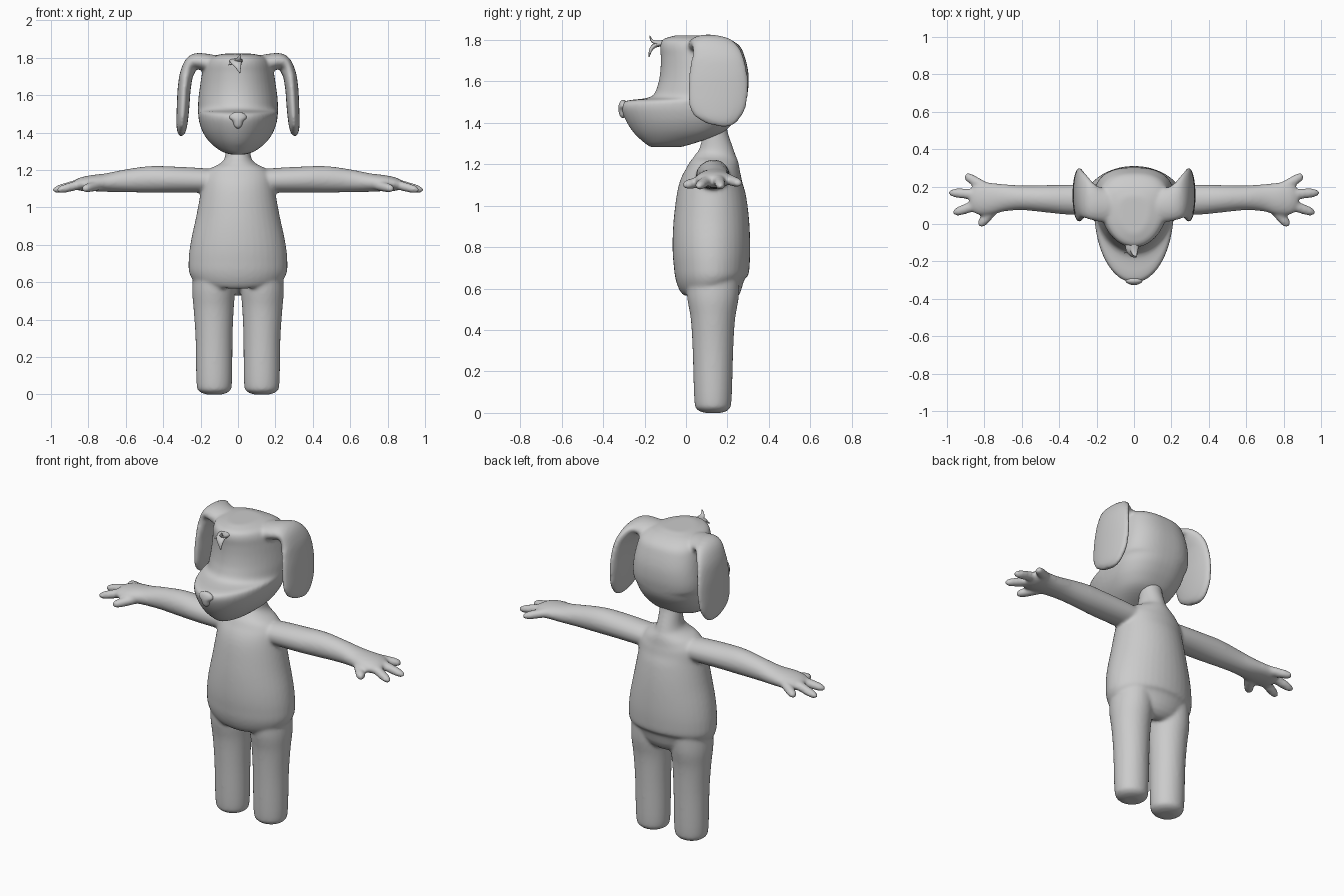
import bpy, bmesh, math
from mathutils import Vector

GREY = bpy.data.materials.new("soft grey")
GREY.diffuse_color = (0.6, 0.6, 0.6, 1)


def spline(stations, steps=5):
    """Catmull-Rom interpolation through station tuples."""
    p = [Vector(s) for s in stations]
    p = [p[0]] + p + [p[-1]]
    out = []
    for i in range(1, len(p) - 2):
        a, b, c, d = p[i - 1:i + 3]
        for k in range(steps):
            t = k / steps
            out.append(0.5 * (2 * b + (c - a) * t + (2 * a - 5 * b + 4 * c - d) * t * t
                              + (3 * b - a - 3 * c + d) * t ** 3))
    return out + [p[-1]]


def skin(bm, rings):
    """Closed surface through rings of points."""
    vs = [[bm.verts.new(q) for q in r] for r in rings]
    n = len(vs[0])
    for r0, r1 in zip(vs, vs[1:]):
        for i in range(n):
            j = (i + 1) % n
            bm.faces.new((r0[i], r0[j], r1[j], r1[i]))
    bm.faces.new(vs[0][::-1])
    bm.faces.new(vs[-1])


def tube(bm, stations, side, n=24, mirror=False):
    """Elliptic tube; station = x, y, z, half width along side, half thickness."""
    st = [Vector(s) for s in spline(stations)]
    rings = []
    for i, s in enumerate(st):
        t = (st[min(i + 1, len(st) - 1)] - st[max(i - 1, 0)])[:3]
        t = Vector(t).normalized()
        u = Vector(side)
        u = (u - t * u.dot(t)).normalized()
        w = t.cross(u)
        c = Vector(s[:3])
        a, b = max(s[3], 0.002), max(s[4], 0.002)
        rings.append([c + u * a * math.cos(k * math.tau / n) + w * b * math.sin(k * math.tau / n)
                      for k in range(n)])
    skin(bm, rings)
    if mirror:
        skin(bm, [[Vector((-q.x, q.y, q.z)) for q in r] for r in rings])


def finish(bm, name, voxel=0, smooth=0):
    bmesh.ops.recalc_face_normals(bm, faces=bm.faces)
    for f in bm.faces:
        f.smooth = True
    me = bpy.data.meshes.new(name)
    bm.to_mesh(me)
    bm.free()
    me.materials.append(GREY)
    ob = bpy.data.objects.new(name, me)
    bpy.context.collection.objects.link(ob)
    if voxel:
        m = ob.modifiers.new("fuse", 'REMESH')
        m.mode, m.voxel_size, m.use_smooth_shade = 'VOXEL', voxel, True
        m = ob.modifiers.new("soften", 'SMOOTH')
        m.factor, m.iterations = 0.5, smooth
    return ob


X, Y = (1, 0, 0), (0, 1, 0)

# Body: torso and neck (z, half width, front y, back y)
bm = bmesh.new()
torso = [(.555, .08, .08, .18), (.58, .20, .01, .265), (.64, .257, -.045, .297),
         (.72, .264, -.06, .308), (.82, .252, -.065, .31), (.95, .224, -.058, .303),
         (1.08, .20, -.038, .285), (1.16, .19, 0, .268), (1.205, .15, .025, .258),
         (1.235, .095, .042, .247), (1.27, .07, .062, .23), (1.36, .063, .085, .2),
         (1.42, .06, .09, .2)]
tube(bm, [(0, (a + b) / 2, z, w, (b - a) / 2) for z, w, a, b in torso], X, 40)

# Legs
tube(bm, [(.127, .13, .0, .04, .04), (.127, .13, .015, .078, .075), (.127, .13, .06, .095, .09),
          (.128, .13, .3, .099, .098), (.13, .13, .45, .107, .107), (.13, .13, .56, .115, .125),
          (.125, .13, .68, .11, .13)], X, 28, True)

# Arms and palms
tube(bm, [(.08, .13, 1.14, .08, .06), (.2, .13, 1.145, .082, .066), (.35, .13, 1.149, .08, .07),
          (.47, .135, 1.15, .073, .071), (.6, .14, 1.142, .066, .061), (.7, .14, 1.133, .074, .05),
          (.78, .135, 1.13, .088, .043), (.84, .14, 1.124, .085, .036), (.875, .145, 1.118, .05, .022)],
     Y, 28, True)

# Fingers and thumb (root, tip)
for root, tip, r in [((.78, .185, 1.135), (.905, .262, 1.105), .027),
                     ((.80, .155, 1.14), (.99, .168, 1.09), .027),
                     ((.80, .115, 1.135), (.968, .058, 1.09), .027),
                     ((.74, .095, 1.12), (.828, -.012, 1.098), .028)]:
    a, b = Vector(root), Vector(tip)
    prof = [(0, 1.1), (.4, 1.05), (.75, .95), (.92, .7), (1, .3)]
    tube(bm, [(*a.lerp(b, t), r * k, r * k * .9) for t, k in prof], Y, 14, True)
finish(bm, "body", .009, 8)

# Head: sections by height (z, half width, front y, back y), blunt at the back
bm = bmesh.new()
head = [(1.282, .03, -.17, -.03), (1.298, .085, -.195, .03), (1.345, .148, -.247, .165),
        (1.40, .187, -.285, .228), (1.455, .207, -.31, .268), (1.49, .212, -.312, .285),
        (1.508, .214, -.28, .29), (1.525, .214, -.17, .294), (1.58, .212, -.137, .302),
        (1.65, .203, -.124, .3), (1.72, .192, -.122, .283), (1.77, .18, -.125, .26),
        (1.803, .15, -.11, .21), (1.822, .08, -.05, .15)]
rings = []
for z, w, y0, y1 in spline(head, 4):
    yc, ring = y0 + (y1 - y0) * .64, []
    for k in range(48):
        c, s = math.cos(k * math.tau / 48), math.sin(k * math.tau / 48)
        e = 2 / 2.5 if s > 0 else 1
        ring.append(Vector((w * math.copysign(abs(c) ** e, c),
                            yc + (y1 - yc) * s ** e if s > 0 else yc + (yc - y0) * s, z)))
    rings.append(ring)
skin(bm, rings)

# Drooping ears
tube(bm, [(.09, .09, 1.755, .09, .05), (.17, .10, 1.775, .09, .047), (.235, .12, 1.778, .095, .042),
          (.272, .145, 1.72, .125, .037), (.287, .155, 1.64, .14, .035), (.293, .155, 1.55, .145, .034),
          (.298, .15, 1.47, .135, .031), (.302, .145, 1.415, .10, .025), (.304, .14, 1.388, .05, .012)],
     Y, 32, True)
finish(bm, "head_with_ears", .009, 7)

# Nose: wide on top, narrow below
bm = bmesh.new()
tube(bm, [(0, -.298, 1.425, .008, .006), (0, -.304, 1.437, .02, .015), (0, -.306, 1.46, .028, .02),
          (0, -.304, 1.478, .045, .022), (0, -.298, 1.495, .04, .02), (0, -.29, 1.503, .015, .008)], X, 20)
finish(bm, "nose")

# Forehead hair tuft
bm = bmesh.new()
tube(bm, [(0, -.08, 1.79, .03, .014), (0, -.13, 1.785, .024, .012), (.005, -.163, 1.795, .012, .007),
          (.015, -.175, 1.82, .002, .002)], X, 12)
tube(bm, [(-.01, -.09, 1.785, .04, .014), (-.01, -.14, 1.778, .032, .012), (0, -.168, 1.755, .018, .009),
          (.01, -.178, 1.718, .002, .002)], X, 12)
tube(bm, [(-.01, -.10, 1.785, .016, .012), (-.03, -.135, 1.775, .012, .009),
          (-.05, -.155, 1.762, .002, .002)], X, 12)
finish(bm, "hair_tuft")
